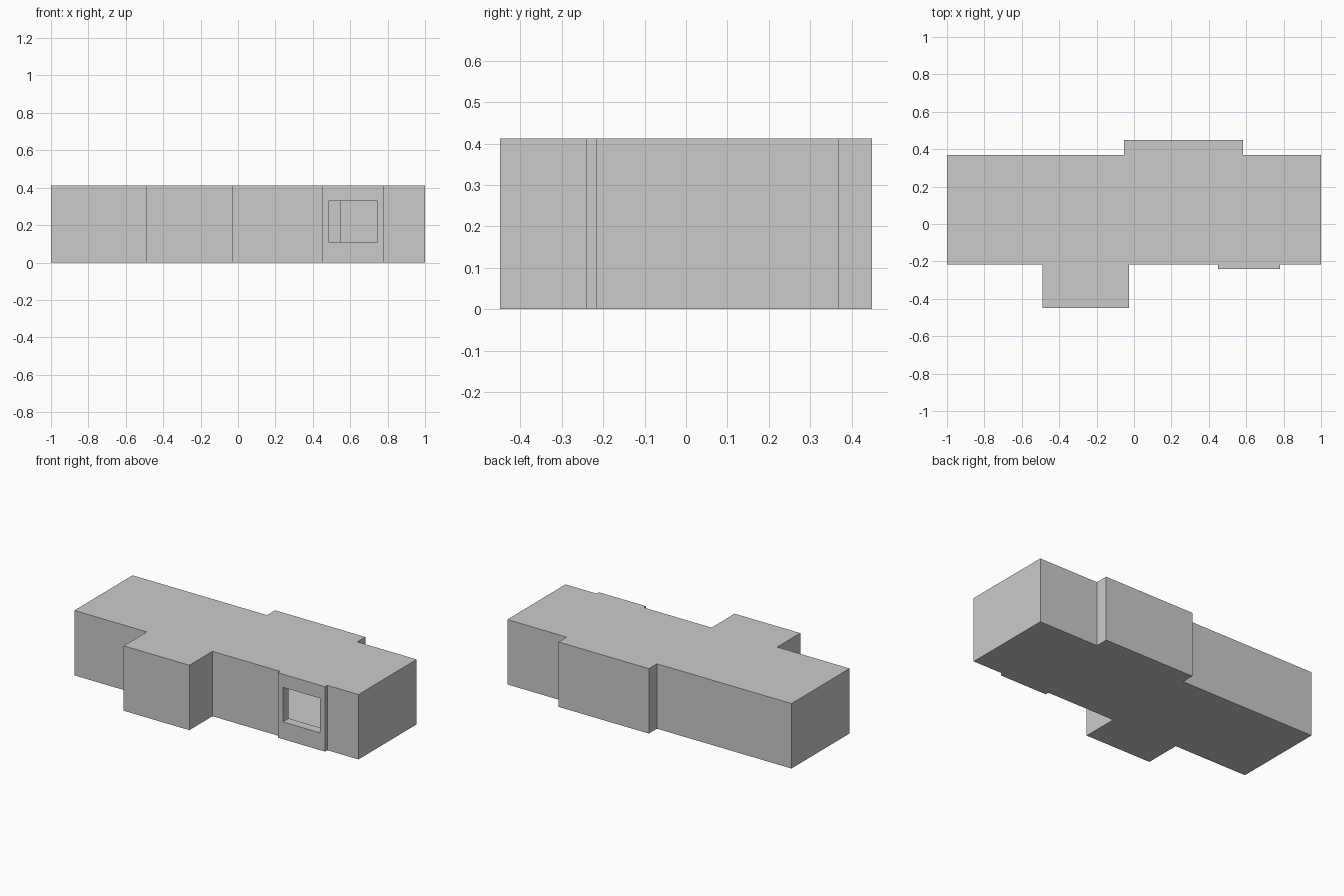
import bpy
import bmesh

if "Cube" in bpy.data.objects:
    bpy.data.objects.remove(bpy.data.objects["Cube"])

HEIGHT = 0.413
WALL = 0.035
SLAB = 0.004


def prism(name, outline, z0, z1):
    """Closed prism from a counter-clockwise floor outline."""
    bm = bmesh.new()
    base = bm.faces.new([bm.verts.new((x, y, z0)) for x, y in outline])
    top = bmesh.ops.extrude_face_region(bm, geom=[base], use_keep_orig=True)
    verts = [g for g in top["geom"] if isinstance(g, bmesh.types.BMVert)]
    bmesh.ops.translate(bm, vec=(0, 0, z1 - z0), verts=verts)
    bmesh.ops.recalc_face_normals(bm, faces=bm.faces)
    mesh = bpy.data.meshes.new(name)
    bm.to_mesh(mesh)
    bm.free()
    obj = bpy.data.objects.new(name, mesh)
    bpy.context.collection.objects.link(obj)
    return obj


def cut(target, cutter):
    cutter.hide_render = True
    cutter.display_type = 'WIRE'
    mod = target.modifiers.new(cutter.name, 'BOOLEAN')
    mod.operation = 'DIFFERENCE'
    mod.solver = 'EXACT'
    mod.object = cutter


def outline(inset, panel):
    """Floor plan with front bay and rear bay, moved inwards by inset."""
    t = inset
    front = -0.217 + t
    pts = [(-1 + t, front), (-0.49 + t, front), (-0.49 + t, -0.449 + t),
           (-0.028 - t, -0.449 + t), (-0.028 - t, front)]
    if panel:
        pts += [(0.449, front), (0.449, -0.24), (0.781, -0.24), (0.781, front)]
    pts += [(1 - t, front), (1 - t, 0.368 - t), (0.582 - t, 0.368 - t),
            (0.582 - t, 0.449 - t), (-0.053 + t, 0.449 - t),
            (-0.053 + t, 0.368 - t), (-1 + t, 0.368 - t)]
    return pts


# Outer building with bays and raised window panel
building = prism("building_shell", outline(0, True), 0, HEIGHT)

# Hollow interior behind the walls
cut(building, prism("room_cutter", outline(WALL, False), SLAB, HEIGHT - SLAB))

# Window opening through the raised panel
window = [(0.484, -0.3), (0.745, -0.3), (0.745, -0.1), (0.484, -0.1)]
cut(building, prism("window_cutter", window, 0.11, 0.33))
